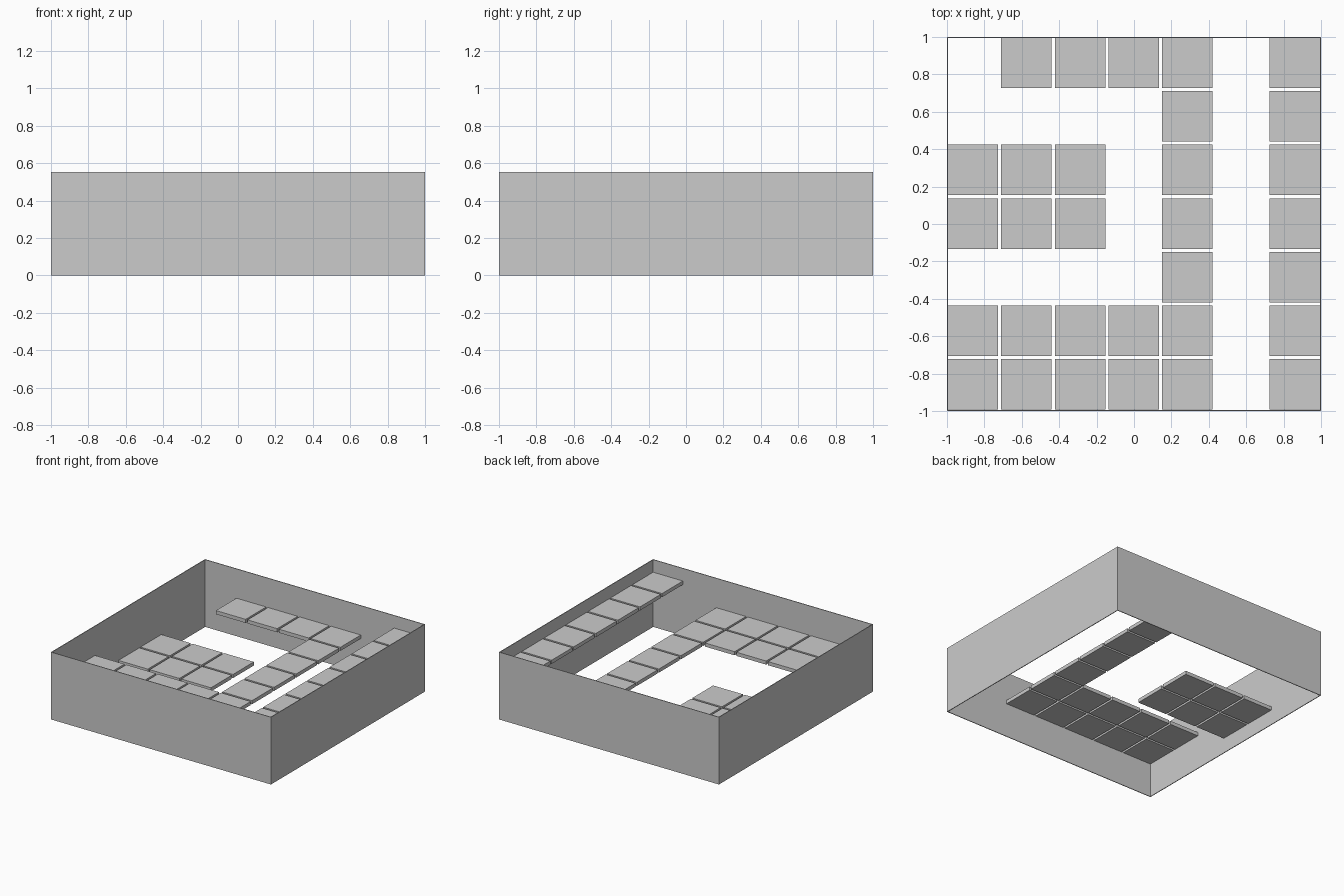
import bpy

if "Cube" in bpy.data.objects:
    bpy.data.objects.remove(bpy.data.objects["Cube"])

HEIGHT, WALL = 0.553, 0.006
TILE, PITCH, THICK = 0.27, 0.2868, 0.03


def box(name, lo, hi):
    bpy.ops.mesh.primitive_cube_add(size=1, location=[(a + b) / 2 for a, b in zip(lo, hi)])
    ob = bpy.context.object
    ob.name = name
    ob.scale = [b - a for a, b in zip(lo, hi)]
    bpy.ops.object.transform_apply(location=False, rotation=False, scale=True)
    return ob


# Thin open frame: four walls, no floor or lid
for s, x_name, y_name in ((-1, "left_wall", "front_wall"), (1, "right_wall", "back_wall")):
    a, b = sorted((s, s * (1 - WALL)))
    box(x_name, (a, -1, 0), (b, 1, HEIGHT))
    box(y_name, (-1 + WALL, a, 0), (1 - WALL, b, HEIGHT))

# Tile layout seen from above (first row at the back); letter picks the level
LAYOUT = [
    ".MMMM.H",
    "....M.H",
    "LLL.M.H",
    "LLL.M.H",
    "....M.H",
    "MMMMM.H",
    "MMMMM.H",
]
LEVELS = {"L": ("low_tile", 0.155), "M": ("middle_tile", 0.312), "H": ("high_tile", 0.45)}

# Floating platforms of square tiles
for row, line in enumerate(LAYOUT):
    for col, key in enumerate(line):
        if key in LEVELS:
            name, top = LEVELS[key]
            x = -0.997 + col * PITCH
            y = 0.998 - row * PITCH
            box(name, (x, y - TILE, top - THICK), (x + TILE, y, top))
